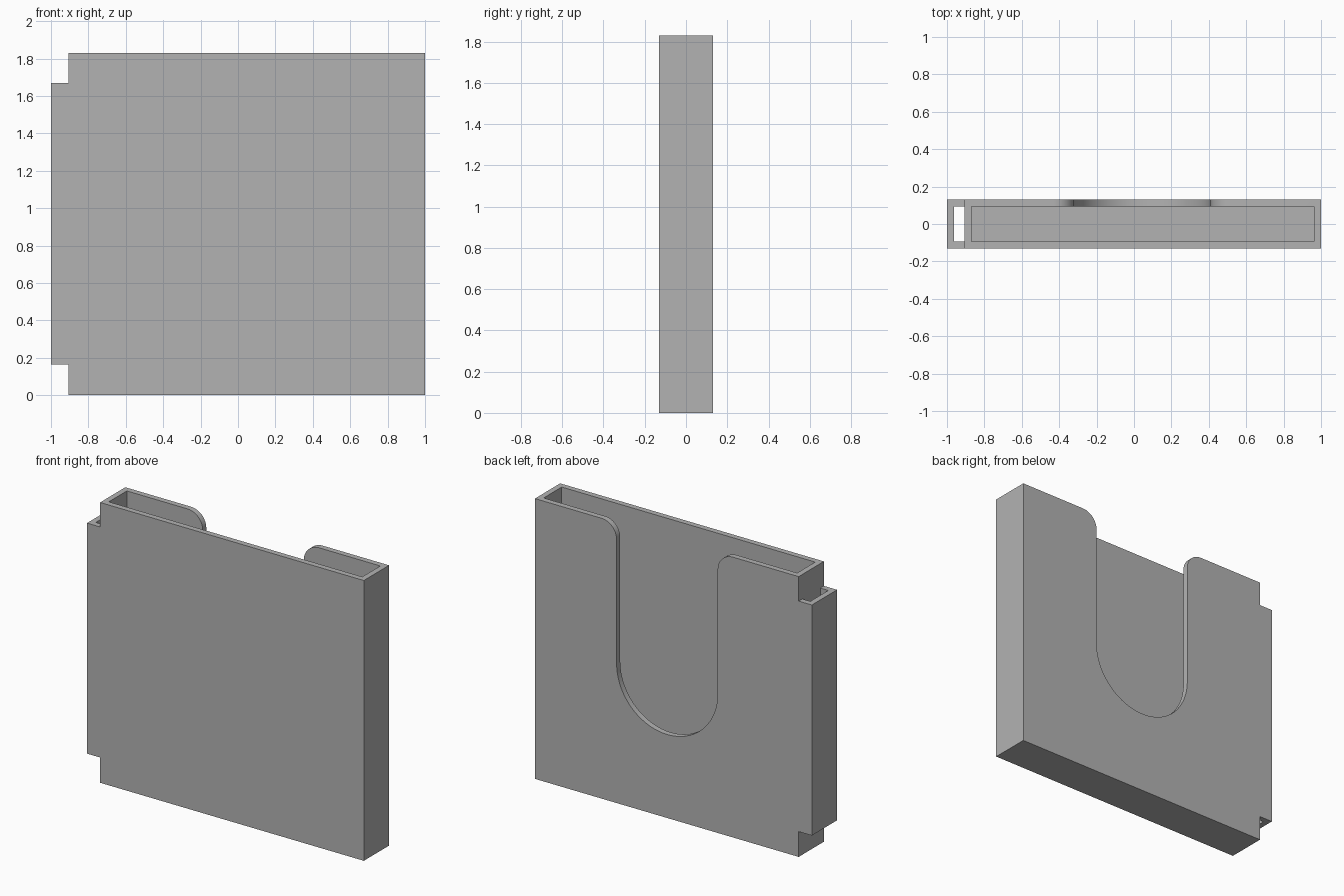
import bpy, bmesh
from math import sin, cos, pi

cube = bpy.data.objects.get("Cube")
if cube:
    bpy.data.objects.remove(cube, do_unlink=True)

grey = bpy.data.materials.new("Plain grey")
grey.use_nodes = True
colour = (0.45, 0.45, 0.45, 1)
grey.diffuse_color = colour
grey.node_tree.nodes["Principled BSDF"].inputs["Base Color"].default_value = colour


def prism(name, outline, y0, y1):
    """Extrude an outline in x and z from y0 to y1."""
    bm = bmesh.new()
    face = bm.faces.new([bm.verts.new((x, y0, z)) for x, z in outline])
    new = bmesh.ops.extrude_face_region(bm, geom=[face])["geom"]
    verts = [v for v in new if isinstance(v, bmesh.types.BMVert)]
    bmesh.ops.translate(bm, verts=verts, vec=(0, y1 - y0, 0))
    bmesh.ops.recalc_face_normals(bm, faces=bm.faces)
    mesh = bpy.data.meshes.new(name)
    bm.to_mesh(mesh)
    bm.free()
    mesh.materials.append(grey)
    obj = bpy.data.objects.new(name, mesh)
    bpy.context.collection.objects.link(obj)
    return obj


def rect(x0, x1, z0, z1):
    return [(x0, z0), (x1, z0), (x1, z1), (x0, z1)]


def arc(cx, cz, r, start, end, n):
    steps = [start + (end - start) * i / n for i in range(n + 1)]
    return [(cx + r * cos(a), cz + r * sin(a)) for a in steps]


DEPTH, WALL, TOP = 0.13, 0.037, 1.83
SIDE, LOOP_LOW, LOOP_HIGH = -0.905, 0.165, 1.67
inner = DEPTH - WALL

# Holder body with the side sleeve standing out on the right
holder = prism("holder", [
    (SIDE, 0), (1, 0), (1, TOP), (SIDE, TOP),
    (SIDE, LOOP_HIGH), (-1, LOOP_HIGH), (-1, LOOP_LOW), (SIDE, LOOP_LOW)],
    -DEPTH, DEPTH)

# Main pocket, open at the top, and sleeve channel, open at both ends
pocket = prism("pocket_cutter", rect(SIDE + WALL, 1 - WALL, WALL, TOP + 0.2), -inner, inner)
channel = prism("channel_cutter", rect(WALL - 1, SIDE, 0.1, 1.75), -inner, inner)

# Thumb notch in the back wall: round bottom, flared top corners
MID, R, FILLET, ARC_Z = 0.045, 0.365, 0.11, 0.91
wide = R + FILLET
notch_outline = (
    arc(MID, ARC_Z, R, pi, 2 * pi, 48)
    + arc(MID + wide, TOP - FILLET, FILLET, pi, pi / 2, 12)
    + [(MID + wide, TOP + 0.1), (MID - wide, TOP + 0.1)]
    + arc(MID - wide, TOP - FILLET, FILLET, pi / 2, 0, 12))
notch = prism("notch_cutter", notch_outline, 0, DEPTH + 0.1)

bpy.ops.object.select_all(action="DESELECT")
bpy.context.view_layer.objects.active = holder
holder.select_set(True)
for cutter in (pocket, channel, notch):
    cutter.hide_render = True
    mod = holder.modifiers.new(cutter.name, "BOOLEAN")
    mod.operation = "DIFFERENCE"
    mod.solver = "EXACT"
    mod.object = cutter
    bpy.ops.object.modifier_apply(modifier=mod.name)
    bpy.data.objects.remove(cutter, do_unlink=True)

bpy.ops.object.shade_smooth_by_angle()
